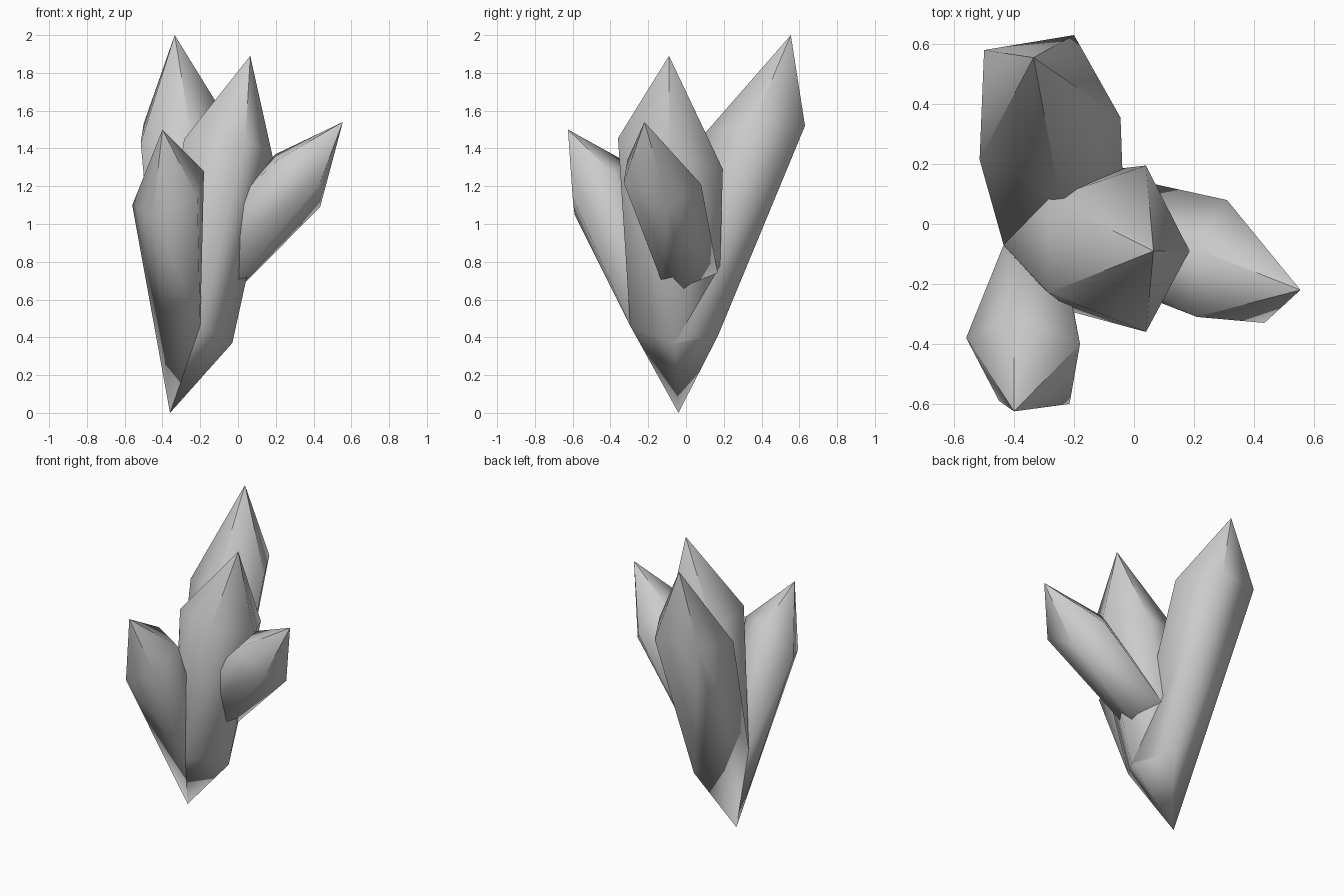
import bpy
import bmesh
from mathutils import Vector

# Remove the default cube only
default_cube = bpy.data.objects.get("Cube")
if default_cube:
    bpy.data.objects.remove(default_cube, do_unlink=True)

# Single stone material
stone = bpy.data.materials.new("grey_stone")
stone.use_nodes = True
grey = (0.6, 0.6, 0.6, 1)
stone.diffuse_color = grey
shader = next(n for n in stone.node_tree.nodes if n.type == "BSDF_PRINCIPLED")
shader.inputs["Base Color"].default_value = grey
shader.inputs["Roughness"].default_value = 0.8


def crystal(name, tip, shoulder, root):
    """Faceted shard: a pointed tip, a five-sided shoulder and a tapering root."""
    bm = bmesh.new()
    verts = [bm.verts.new(point) for point in [tip, *shoulder, *root]]
    hull = bmesh.ops.convex_hull(bm, input=verts, use_existing_faces=False)
    leftover = {v for v in hull["geom_interior"] + hull["geom_unused"]
                if isinstance(v, bmesh.types.BMVert)}
    bmesh.ops.delete(bm, geom=list(leftover), context="VERTS")
    bmesh.ops.recalc_face_normals(bm, faces=bm.faces)

    # Soft shaft, crisp edges running up to the tip
    for face in bm.faces:
        face.smooth = True
    peak = Vector(tip)
    for edge in bm.edges:
        if any((v.co - peak).length < 0.001 for v in edge.verts):
            edge.smooth = False

    mesh = bpy.data.meshes.new(name)
    bm.to_mesh(mesh)
    bm.free()
    mesh.materials.append(stone)
    obj = bpy.data.objects.new(name, mesh)
    bpy.context.collection.objects.link(obj)
    return obj


# Shared foot: a low point with a ring of corners around it
foot = (-.36, -.04, 0)
right_corner = (-.03, -.06, .37)
front_corner = (-.2, -.295, .46)
inner_corner = (-.36, -.16, .42)
side_corner = (-.435, -.07, .55)
rear_corner = (-.4, .09, .47)
back_corner = (-.18, .17, .41)

# Central shard
crystal("centre_crystal", (.065, -.09, 1.89),
        [(.185, -.09, 1.35), (.04, -.36, 1.455), (-.285, -.23, 1.45),
         (-.285, .085, 1.36), (.04, .195, 1.29)],
        [foot, right_corner, front_corner, inner_corner,
         side_corner, rear_corner, back_corner])

# Tallest shard, leaning backwards
crystal("back_crystal", (-.335, .555, 2),
        [(-.2, .63, 1.52), (-.5, .58, 1.53), (-.515, .215, 1.43),
         (-.25, .1, 1.48), (-.045, .355, 1.53)],
        [foot, right_corner, back_corner, rear_corner, side_corner])

# Short shard, leaning forwards
crystal("front_crystal", (-.4, -.625, 1.5),
        [(-.56, -.38, 1.1), (-.45, -.59, 1.05), (-.215, -.6, 1.14),
         (-.18, -.4, 1.28), (-.4, -.3, 1.32)],
        [foot, side_corner, inner_corner, front_corner, (-.25, -.05, .6)])

# Short shard, leaning sideways
crystal("side_crystal", (.555, -.22, 1.54),
        [(.435, -.33, 1.22), (.21, -.31, 1.34), (.2, -.08, 1.37),
         (.31, .08, 1.21), (.435, -.09, 1.09)],
        [(0, -.13, .7), (-.2, -.15, .8), (-.3, 0, .85),
         (-.1, .17, .73), (-.06, 0, .59)])
